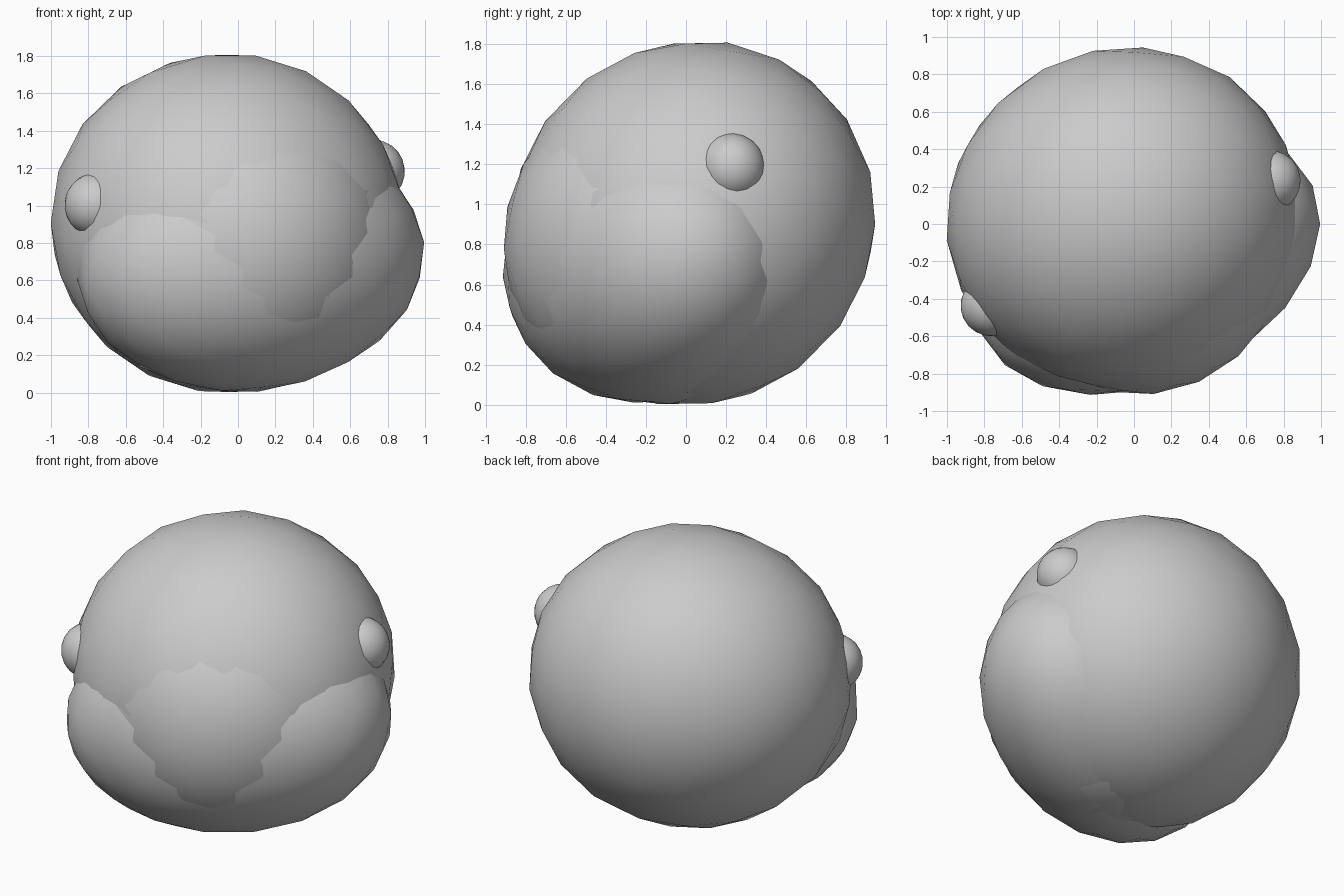
import bpy
from mathutils import Matrix, Vector

if "Cube" in bpy.data.objects:
    bpy.data.objects.remove(bpy.data.objects["Cube"])

# Head frame: turned to the front right and rolled slightly
right = Vector((0.906, 0.405, 0.11)).normalized()
back = Vector((-0.407, 0.911, 0.0))
back = (back - right * back.dot(right)).normalized()
up = right.cross(back)
frame = Matrix((right, back, up)).transposed().to_4x4()
frame = Matrix.Translation((-0.05, 0.02, 0.905)) @ frame


def ball(name, centre, radii, pitch=0.0):
    bpy.ops.mesh.primitive_ico_sphere_add(subdivisions=3, radius=1.007)
    ob = bpy.context.object
    ob.name = name
    ob.data.transform(frame @ Matrix.Translation(centre)
                      @ Matrix.Rotation(pitch, 4, "X") @ Matrix.Diagonal((*radii, 1)))
    ob.data.shade_smooth()
    return ob


# Skull, long axis leaning from upper back to lower front
ball("skull", (0, 0.015, 0), (0.95, 0.885, 0.92), -0.7)

# Wide jowls low at the front, and the face that fills the gap between them
ball("jowls", (0, -0.24, -0.205), (0.97, 0.66, 0.685))
ball("face", (0, -0.155, -0.1), (0.8, 0.79, 0.8))

# Paired ears
for side, s in (("right", 1), ("left", -1)):
    ball(side + "_ear", (s * 0.815, -0.125, 0.19), (0.17, 0.165, 0.17))
